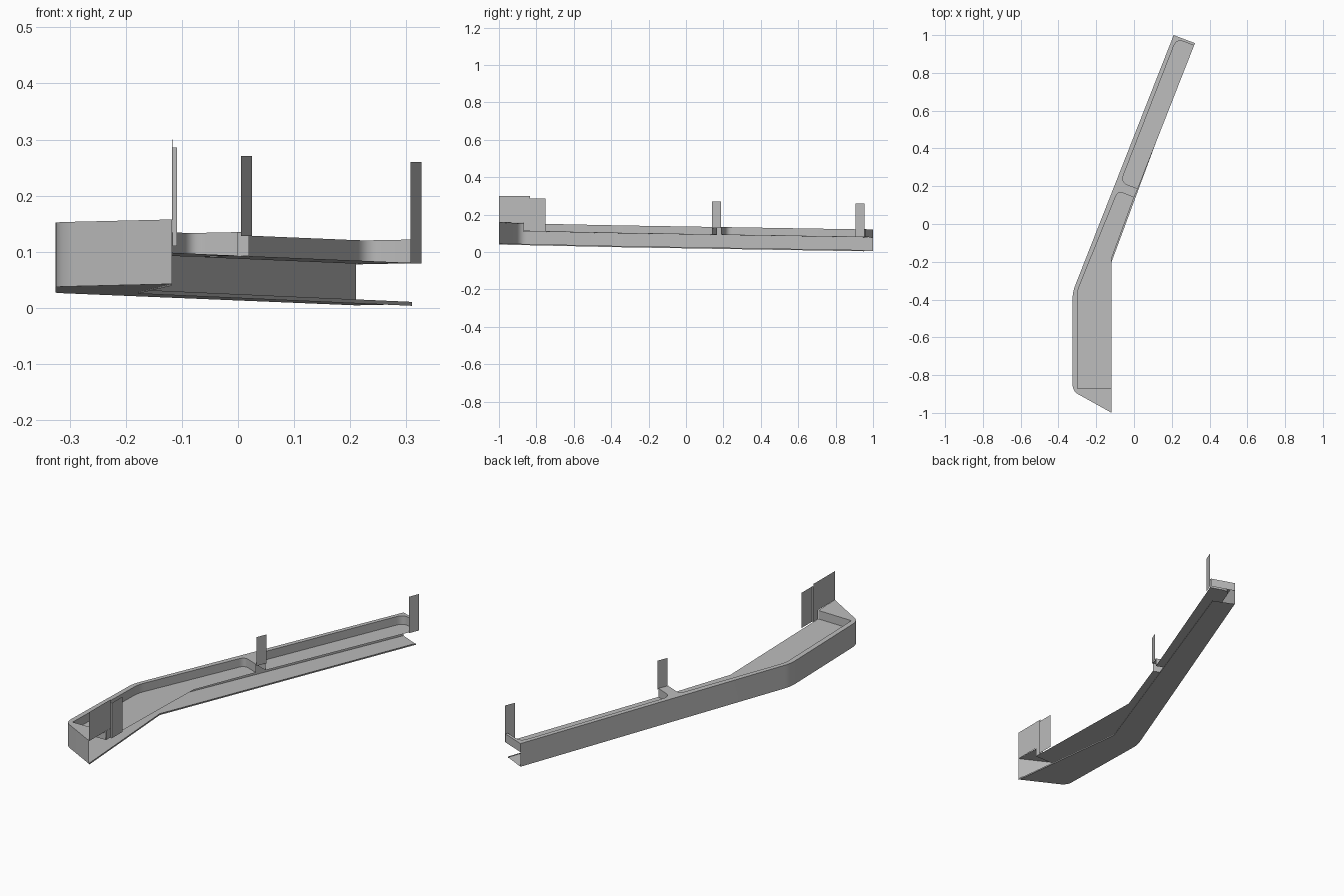
import bpy, bmesh
from mathutils import Vector

cube = bpy.data.objects.get("Cube")
if cube:
    bpy.data.objects.remove(cube)

grey = bpy.data.materials.new("mid_grey")
grey.use_nodes = True
grey.diffuse_color = (0.5, 0.5, 0.5, 1)
grey.node_tree.nodes["Principled BSDF"].inputs["Base Color"].default_value = grey.diffuse_color

# Depths below the gently sloping top plane
RECESS = -0.042
BASE = -0.115


def top_z(p):
    return 0.138 + 0.012 * p[0] - 0.021 * p[1]


def lift(p, drop):
    return (p[0], p[1], top_z(p) + drop)


def fillet(points, radius, steps=6):
    """Round the inner corners of an open plan path."""
    pts = [Vector(p) for p in points]
    out = [pts[0]]
    for a, b, c in zip(pts, pts[1:], pts[2:]):
        start = b + (a - b).normalized() * radius
        end = b + (c - b).normalized() * radius
        for i in range(steps + 1):
            t = i / steps
            out.append(start * (1 - t) ** 2 + b * 2 * t * (1 - t) + end * t * t)
    return out + [pts[-1]]


def finish(name, bm, smooth=False):
    mesh = bpy.data.meshes.new(name)
    bm.to_mesh(mesh)
    bm.free()
    mesh.materials.append(grey)
    obj = bpy.data.objects.new(name, mesh)
    bpy.context.collection.objects.link(obj)
    if smooth:
        bpy.ops.object.select_all(action="DESELECT")
        obj.select_set(True)
        bpy.context.view_layer.objects.active = obj
        bpy.ops.object.shade_smooth_by_angle()
    return obj


def sheet(name, outline, drop, up=True):
    """Flat panel following the slope at a given depth."""
    bm = bmesh.new()
    face = bm.faces.new([bm.verts.new(lift(p, drop)) for p in outline])
    face.normal_update()
    if (face.normal.z > 0) != up:
        face.normal_flip()
    bmesh.ops.triangulate(bm, faces=[face])
    return finish(name, bm)


def wall(name, path, low, high):
    """Upright strip along a plan path."""
    bm = bmesh.new()
    rows = [[bm.verts.new(lift(p, d)) for d in (low, high)] for p in path]
    for a, b in zip(rows, rows[1:]):
        bm.faces.new((a[0], b[0], b[1], a[1]))
    return finish(name, bm, smooth=True)


def plate(name, a, b, low, high):
    """Upright rectangular tab between two plan points."""
    bm = bmesh.new()
    corners = [(*a, low), (*b, low), (*b, high), (*a, high)]
    bm.faces.new([bm.verts.new(c) for c in corners])
    return finish(name, bm)


# Plan paths
front_tip = (-0.118, -1.0)
outer = fillet([front_tip, (-0.325, -0.885), (-0.325, -0.36), (0.21, 1.0)], 0.035)
front_lip = [(-0.118, -0.87), (-0.30, -0.87)] + fillet(
    [(-0.30, -0.40), (-0.30, -0.355), (-0.085, 0.175), (0.0, 0.14)], 0.03)
back_lip = fillet([(0.02, 0.187), (-0.07, 0.222), (0.225, 0.98), (0.318, 0.945)], 0.04)
end_corner = (0.322, 0.958)

# Shell: outer wall, rim and recessed shelf
wall("outer_wall", outer, BASE, 0)
sheet("top_rim", outer + [end_corner] + back_lip[::-1] + front_lip[::-1], 0)
wall("front_recess_lip", front_lip, RECESS, 0)
wall("back_recess_lip", back_lip, RECESS, 0)
sheet("front_shelf", front_lip + [(-0.118, -0.18)], RECESS)
sheet("back_shelf", back_lip, RECESS)
wall("end_flange", [outer[-1], end_corner], RECESS, 0)

# Lower sheet with a narrow edge
inner_base = [(0.31, 0.953), (-0.178, -0.36), front_tip]
sheet("bottom_panel", outer + inner_base[:2], BASE, up=False)
wall("bottom_edge", inner_base, BASE - 0.003, BASE + 0.004)

# Upright mounting tabs
plate("front_tab", front_tip, (-0.117, -0.835), 0.157, 0.30)
plate("front_tab_lower", (-0.117, -0.87), (-0.117, -0.835), 0.112, 0.157)
plate("front_tab_step", (-0.117, -0.835), (-0.109, -0.835), 0.11, 0.286)
plate("front_tab_rear", (-0.109, -0.835), (-0.109, -0.75), 0.11, 0.285)
plate("middle_tab", (0.005, 0.14), (0.025, 0.187), 0.128, 0.271)
plate("back_tab", (0.307, 0.905), (0.327, 0.955), 0.079, 0.26)
